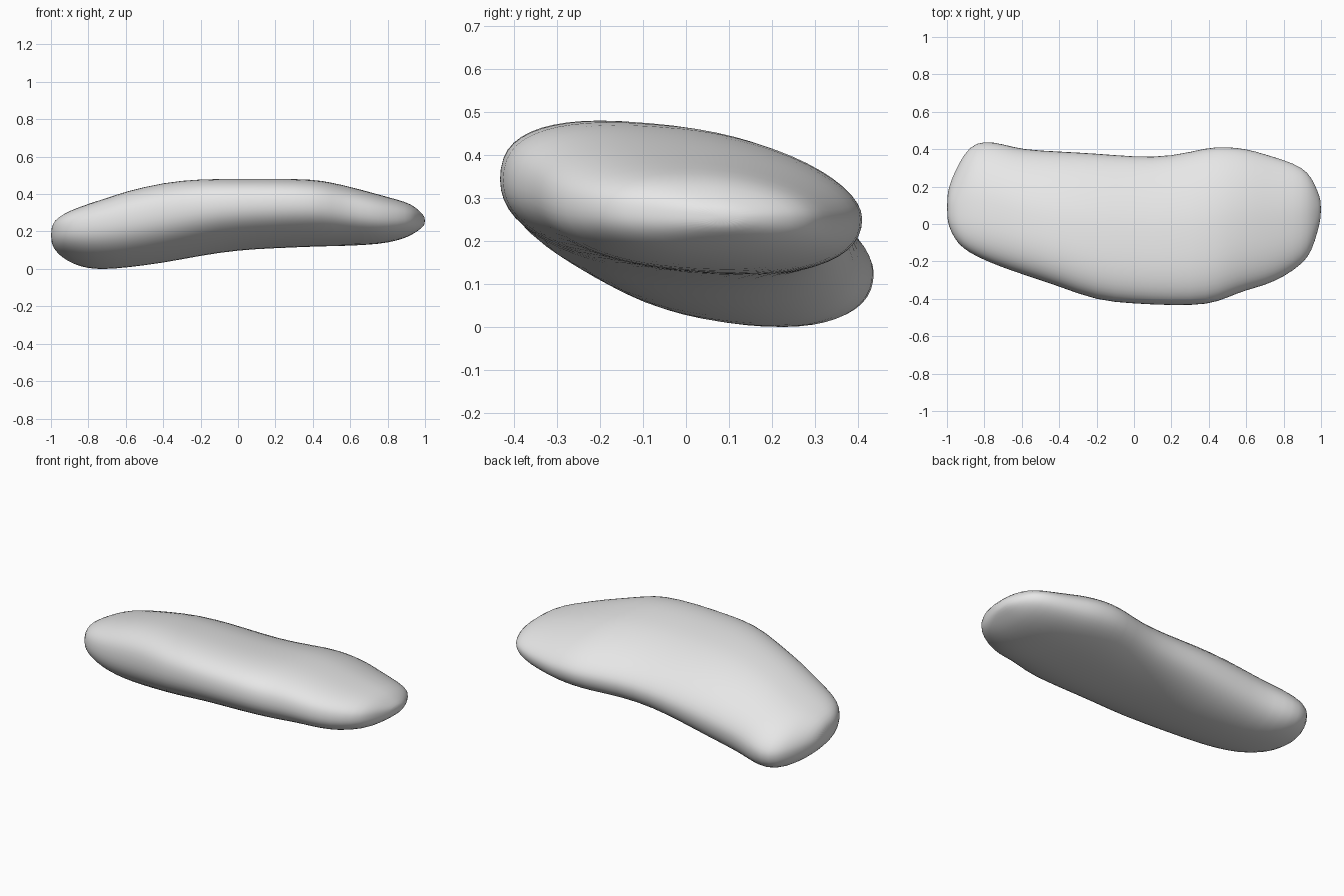
import bpy
import bmesh
from math import sin, cos, pi, copysign

cube = bpy.data.objects.get("Cube")
if cube:
    bpy.data.objects.remove(cube, do_unlink=True)

# Plain grey stone colour
stone = bpy.data.materials.new("stone_grey")
stone.use_nodes = True
stone.diffuse_color = (0.8, 0.8, 0.8, 1)
stone.node_tree.nodes["Principled BSDF"].inputs["Base Color"].default_value = (0.8, 0.8, 0.8, 1)

# Cross-sections along the body: x, front y, back y, low z, high z
SECTIONS = [
    (-1.0, 0.02, 0.16, 0.14, 0.22),
    (-.98, -.04, 0.23, 0.10, 0.26),
    (-.94, -.11, 0.32, 0.06, 0.29),
    (-.88, -.155, 0.42, 0.025, 0.32),
    (-.8, -.195, 0.447, 0.0, 0.348),
    (-.7, -.235, 0.43, -.002, 0.38),
    (-.6, -.27, 0.40, 0.005, 0.415),
    (-.4, -.335, 0.39, 0.03, 0.463),
    (-.2, -.413, 0.38, 0.07, 0.482),
    (0, -.428, 0.362, 0.10, 0.48),
    (.2, -.438, 0.362, 0.11, 0.482),
    (.4, -.435, 0.415, 0.118, 0.48),
    (.5, -.395, 0.415, 0.12, 0.463),
    (.6, -.355, 0.405, 0.123, 0.44),
    (.7, -.33, 0.375, 0.128, 0.413),
    (.8, -.285, 0.345, 0.138, 0.385),
    (.9, -.215, 0.305, 0.165, 0.358),
    (.95, -.15, 0.25, 0.195, 0.33),
    (.985, -.03, 0.17, 0.22, 0.295),
    (1.0, 0.04, 0.12, 0.24, 0.275),
]
SIDES = 28


def rounded(v, power):
    """Bend a sine or cosine to make an oval boxier or slimmer."""
    return copysign(abs(v) ** power, v)


def ring(bm, x, y0, y1, z0, z1):
    """One oval section, full at the top front, slim at the top back."""
    half = (y1 - y0) / 2
    # The lean fades out towards the thin end
    lean = half * (-0.13 + 0.03 * x + 0.12 * max(0, x - 0.3))
    height = (max(((z1 - z0) / 2) ** 2 - lean ** 2, 1e-5)) ** 0.5
    points = []
    for i in range(SIDES):
        a = 2 * pi * i / SIDES
        if sin(a) < 0:
            power = 0.88
        else:
            power = 1.08 if cos(a) > 0 else 0.78
        c, s = rounded(cos(a), power), rounded(sin(a), power)
        points.append(((y0 + y1) / 2 + half * c, height * s + lean * c))
    low = min(z for y, z in points)
    high = max(z for y, z in points)
    return [bm.verts.new((x, y, z0 + (z - low) / (high - low) * (z1 - z0)))
            for y, z in points]


# Stone body: sections bridged into one closed skin
bm = bmesh.new()
rings = [ring(bm, *s) for s in SECTIONS]
for a, b in zip(rings, rings[1:]):
    for i in range(SIDES):
        j = (i + 1) % SIDES
        bm.faces.new((a[i], a[j], b[j], b[i]))
bm.faces.new(rings[0])
bm.faces.new(rings[-1])
bmesh.ops.recalc_face_normals(bm, faces=bm.faces)
mesh = bpy.data.meshes.new("stone_body")
bm.to_mesh(mesh)
bm.free()
mesh.materials.append(stone)
body = bpy.data.objects.new("stone_body", mesh)
bpy.context.collection.objects.link(body)

# Soft worn surface
subsurf = body.modifiers.new("soften", 'SUBSURF')
subsurf.levels = subsurf.render_levels = 1
for face in mesh.polygons:
    face.use_smooth = True
